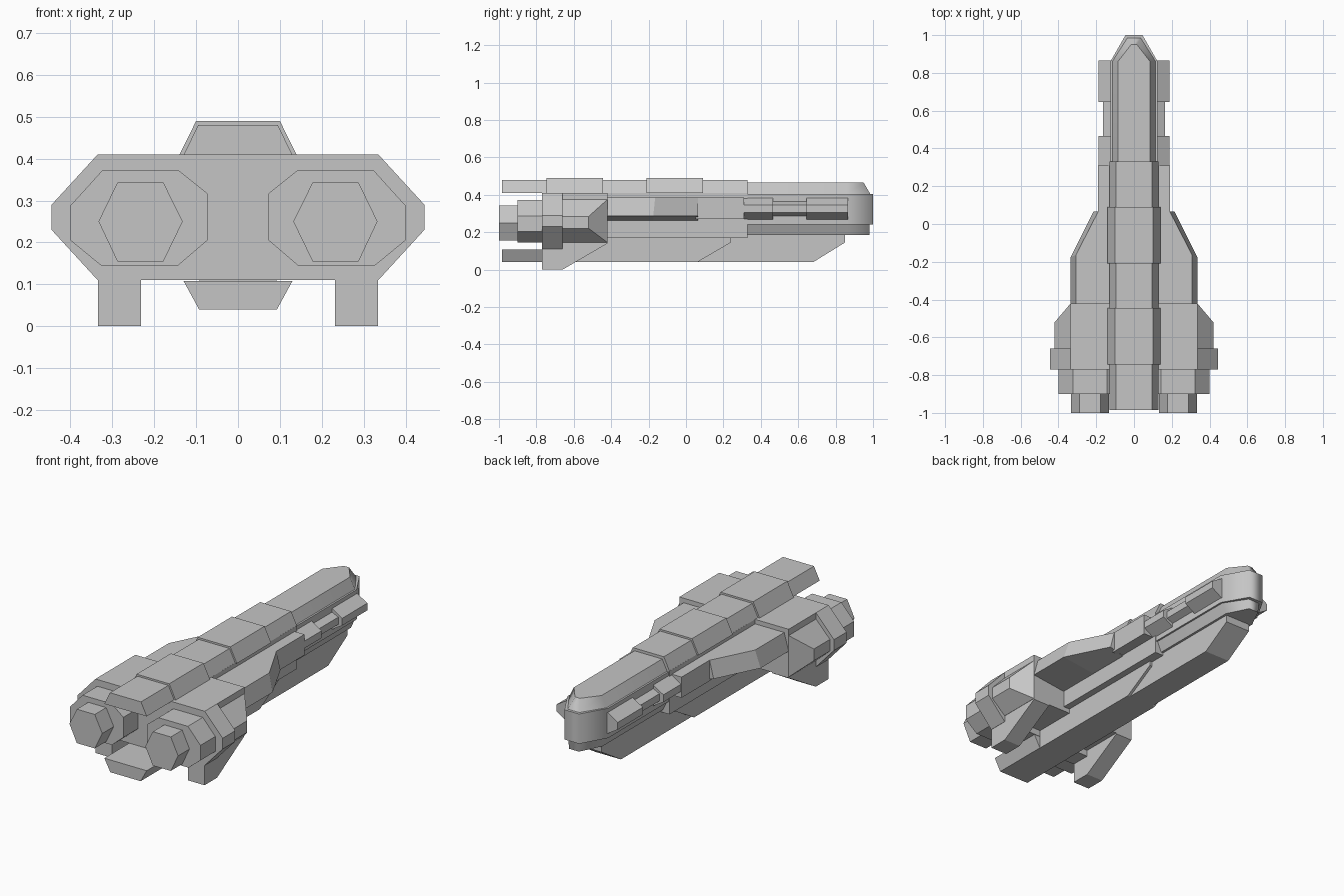
import bpy, bmesh, math

cube = bpy.data.objects.get("Cube")
if cube:
    bpy.data.objects.remove(cube)

grey = bpy.data.materials.new("hull grey")
grey.use_nodes = True
colour = (0.56, 0.56, 0.56, 1)
grey.diffuse_color = colour
grey.node_tree.nodes["Principled BSDF"].inputs["Base Color"].default_value = colour


def loft(name, rings):
    """Closed solid through rings of equal point count."""
    bm = bmesh.new()
    loops = [[bm.verts.new(p) for p in ring] for ring in rings]
    n = len(loops[0])
    bm.faces.new(loops[0])
    bm.faces.new(loops[-1])
    for a, b in zip(loops, loops[1:]):
        for i in range(n):
            j = (i + 1) % n
            bm.faces.new((a[i], a[j], b[j], b[i]))
    bmesh.ops.remove_doubles(bm, verts=bm.verts, dist=0.0001)
    bmesh.ops.recalc_face_normals(bm, faces=bm.faces)
    mesh = bpy.data.meshes.new(name)
    bm.to_mesh(mesh)
    bm.free()
    mesh.materials.append(grey)
    ob = bpy.data.objects.new(name, mesh)
    bpy.context.collection.objects.link(ob)
    return ob


def pair(name, rings):
    """Left part and its mirrored right twin."""
    for side, s in (("left", 1), ("right", -1)):
        loft(f"{side}_{name}", [[(s * x, y, z) for x, y, z in r] for r in rings])


def along_y(profile, y0, y1):
    return [[(x, y, z) for x, z in profile] for y in (y0, y1)]


def along_x(profile, x0, x1):
    return [[(x, y, z) for y, z in profile] for x in (x0, x1)]


def both(half):
    """Complete a symmetric outline from its right-hand half."""
    return half + [(-x, v) for x, v in reversed(half)]


def at_z(outline, z):
    return [(x, y, z) for x, y in outline]


def pointed(w, tip_w, tip_y, back=0.3):
    return both([(w, back), (w, 0.86), (tip_w, tip_y)])


# Raised spine with wider armour segments
def spine(name, top_w, low_w, top, y0, y1):
    loft(name, along_y(both([(low_w, 0.409), (top_w, top)]), y0, y1))


spine("spine", 0.095, 0.13, 0.48, -0.985, 0.33)
spine("rear_spine_armour", 0.10, 0.14, 0.49, -0.745, -0.445)
spine("middle_spine_armour", 0.10, 0.14, 0.49, -0.21, 0.09)

# Central hull
loft("main_hull", along_y(both([(0.13, 0.17), (0.13, 0.41)]), -0.45, 0.33))

# Nose: broad body, sloped cap and recessed lower lip
nose = loft("nose_body", [at_z(pointed(0.125, 0.045, 1.0), z) for z in (0.24, 0.405)])
cap = loft("nose_cap", [at_z(pointed(0.115, 0.035, 0.985), 0.405),
                        at_z(pointed(0.085, 0.015, 0.95), 0.465)])
lip = loft("nose_lip", [at_z(pointed(0.09, 0.03, 0.98), 0.185),
                        at_z(pointed(0.115, 0.035, 0.982), 0.24)])
for ob, angle in ((nose, 61), (cap, 55), (lip, 61)):
    bpy.ops.object.select_all(action='DESELECT')
    ob.select_set(True)
    bpy.context.view_layer.objects.active = ob
    bpy.ops.object.shade_smooth_by_angle(angle=math.radians(angle))
    ob.modifiers.new("even_shading", 'WEIGHTED_NORMAL').keep_sharp = True


# Keel sections with upright sides and raked front ends
def keel(name, w, y0, y_low, y_high, top):
    loft(name, along_x([(y0, 0.04), (y_low, 0.04), (y_high, 0.145),
                        (y_high, top), (y0, top)], -w, w))


keel("front_keel", 0.077, 0.0, 0.68, 0.85, 0.19)
keel("rear_keel", 0.092, -0.70, 0.06, 0.24, 0.175)
loft("keel_tail", along_y(both([(0.093, 0.04), (0.13, 0.108)]), -0.985, -0.66))


# Wings: tapered plates with sloping rims
def wing(w, front, tip, z):
    return [(0.1, -0.44, z), (w, -0.44, z), (w, front, z), (tip, 0.065, z), (0.1, 0.065, z)]


pair("wing", [wing(0.14, -0.175, 0.138, 0.264), wing(0.335, -0.175, 0.215, 0.288),
              wing(0.308, -0.165, 0.19, 0.385)])
pair("shoulder_block", along_y([(0.1, 0.27), (0.19, 0.27), (0.19, 0.385), (0.1, 0.385)],
                               0.05, 0.31))


# Side barrels ahead of the shoulders
def barrel(name, reach, half_h, y0, y1):
    mid = 0.325
    pair(name, along_y([(0.1, mid - half_h), (0.125, mid - half_h), (reach, mid - 0.02),
                        (reach, mid + 0.02), (0.125, mid + half_h), (0.1, mid + half_h)],
                       y0, y1))


barrel("rear_barrel", 0.187, 0.058, 0.305, 0.465)
barrel("barrel_neck", 0.163, 0.038, 0.46, 0.65)
barrel("front_barrel", 0.187, 0.058, 0.645, 0.865)

# Engine housing and its octagonal collar
loft("engine_housing", along_y(both([(0.335, 0.145), (0.335, 0.41)]), -0.67, -0.42))
loft("engine_collar", along_y(both([(0.335, 0.11), (0.445, 0.23), (0.445, 0.29),
                                    (0.335, 0.41)]), -0.77, -0.66))

# Side pods, cut off obliquely at the front
pod = [(0.3, 0.145), (0.335, 0.145), (0.42, 0.22), (0.42, 0.285), (0.335, 0.375), (0.3, 0.375)]
pod_tip = [(min(x, 0.335), -0.42, 0.145 if z < 0.25 else 0.375) for x, z in pod]
pair("side_pod", along_y(pod, -0.67, -0.52) + [pod_tip])

# Engines and nozzles
pair("engine", along_y([(0.40, 0.205), (0.40, 0.288), (0.323, 0.373), (0.143, 0.373),
                        (0.073, 0.317), (0.073, 0.205), (0.143, 0.145), (0.327, 0.145)],
                       -0.90, -0.76))
pair("nozzle", along_y([(0.132, 0.25), (0.178, 0.343), (0.288, 0.343),
                        (0.333, 0.25), (0.288, 0.155), (0.178, 0.155)], -1.0, -0.89))

# Landing fins below the housing
pair("landing_fin", along_x([(-0.77, 0.0), (-0.66, 0.0), (-0.42, 0.14), (-0.42, 0.16),
                             (-0.77, 0.16)], 0.232, 0.334))
